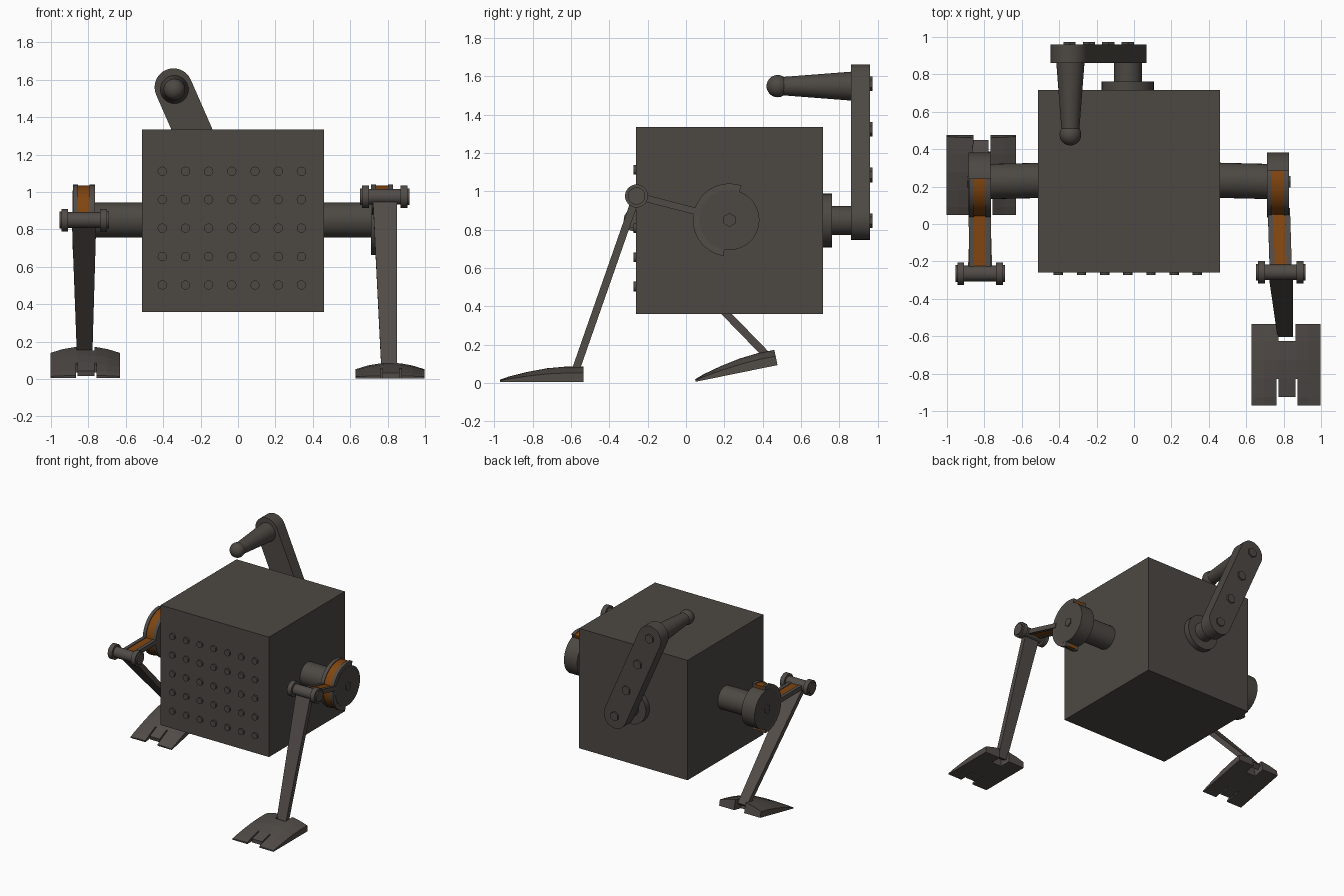
import bpy, bmesh, math
from mathutils import Vector, Matrix

cube = bpy.data.objects.get("Cube")
if cube:
    bpy.data.objects.remove(cube, do_unlink=True)


def material(name, rgb):
    m = bpy.data.materials.new(name)
    m.use_nodes = True
    m.diffuse_color = (*rgb, 1)
    m.node_tree.nodes["Principled BSDF"].inputs["Base Color"].default_value = (*rgb, 1)
    return m


GREY = material("dark grey", (0.073, 0.065, 0.056))
LIMB = material("warm grey", (0.083, 0.072, 0.064))
ORANGE = material("burnt orange", (0.22, 0.06, 0.005))


def finish(bm, name, mat, smooth=False):
    bmesh.ops.recalc_face_normals(bm, faces=bm.faces)
    me = bpy.data.meshes.new(name)
    bm.to_mesh(me)
    bm.free()
    me.materials.append(mat)
    ob = bpy.data.objects.new(name, me)
    bpy.context.collection.objects.link(ob)
    if smooth:
        bpy.ops.object.select_all(action='DESELECT')
        ob.select_set(True)
        bpy.context.view_layer.objects.active = ob
        bpy.ops.object.shade_smooth_by_angle(angle=math.radians(35))
    return ob


def add_rod(bm, a, b, r1, r2=None, sides=32):
    a, b = Vector(a), Vector(b)
    rot = (b - a).to_track_quat('Z', 'Y').to_matrix().to_4x4()
    bmesh.ops.create_cone(bm, cap_ends=True, segments=sides, radius1=r1,
                          radius2=r1 if r2 is None else r2, depth=(b - a).length,
                          matrix=Matrix.Translation((a + b) / 2) @ rot)


def rod(name, a, b, r1, r2=None, mat=GREY, sides=32):
    bm = bmesh.new()
    add_rod(bm, a, b, r1, r2, sides)
    return finish(bm, name, mat, sides > 8)


def beam(name, a, b, w1, w2, thick, mat):
    """Tapered bar, wide along x and thin across its run."""
    a, b = Vector(a), Vector(b)
    side = Vector((1, 0, 0))
    up = (b - a).cross(side).normalized() * thick / 2
    bm = bmesh.new()
    rings = [[bm.verts.new(p + side * sx * w / 2 + up * sz)
              for sx, sz in ((-1, -1), (1, -1), (1, 1), (-1, 1))]
             for p, w in ((a, w1), (b, w2))]
    for ring in rings:
        bm.faces.new(ring)
    for i in range(4):
        j = (i + 1) % 4
        bm.faces.new((rings[0][i], rings[0][j], rings[1][j], rings[1][i]))
    return finish(bm, name, mat)


def arc(name, x0, x1, center, r0, r1, a0, a1, mat, steps=24):
    """Curved band around the x axis."""
    bm = bmesh.new()
    rings = []
    for i in range(steps + 1):
        t = math.radians(a0 + (a1 - a0) * i / steps)
        rings.append([bm.verts.new((x, center.y + r * math.cos(t), center.z + r * math.sin(t)))
                      for x, r in ((x0, r0), (x1, r0), (x1, r1), (x0, r1))])
    for p, q in zip(rings, rings[1:]):
        for i in range(4):
            j = (i + 1) % 4
            bm.faces.new((p[i], p[j], q[j], q[i]))
    bm.faces.new(rings[0])
    bm.faces.new(rings[-1])
    return finish(bm, name, mat, True)


def foot(name, heel, pitch):
    """Domed slab with three toes and a heel slot for the shin."""
    xs = [-0.185, -0.12, -0.05, -0.04, 0.05, 0.06, 0.12, 0.185]
    ys = [0, 0.09, 0.19, 0.295, 0.39, 0.435]
    hs = [0.083, 0.083, 0.074, 0.054, 0.03, 0.014]
    bm = bmesh.new()
    top = [[bm.verts.new((x, -y, h * (1 - 0.42 * (x / 0.185) ** 2))) for y, h in zip(ys, hs)]
           for x in xs]
    low = [[bm.verts.new((x, -y, 0)) for y in ys] for x in xs]
    for i in range(len(xs) - 1):
        for j in range(len(ys) - 1):
            gap = i in (2, 4) and j >= 3
            slot = i == 3 and j in (0, 4)
            if not gap and not slot:
                for g in (top, low):
                    bm.faces.new((g[i][j], g[i + 1][j], g[i + 1][j + 1], g[i][j + 1]))
    pair = {t: l for tr, lr in zip(top, low) for t, l in zip(tr, lr)}
    for e in [e for e in bm.edges if e.is_boundary and e.verts[0] in pair]:
        u, v = e.verts
        bm.faces.new((u, v, pair[v], pair[u]))
    bmesh.ops.delete(bm, geom=[v for v in bm.verts if not v.link_faces], context='VERTS')
    bm.transform(Matrix.Translation(heel) @ Matrix.Rotation(math.radians(pitch), 4, 'X'))
    return finish(bm, name, LIMB)


def leg(side, sign, hub, knee, ankle, heel, pitch):
    hub, knee, ankle = Vector(hub), Vector(knee), Vector(ankle)
    X = Vector((sign, 0, 0))
    # Axle and hub drum with a nut
    rod(side + "_axle", (sign * 0.4, 0.235, 0.85), hub, 0.094)
    rod(side + "_hub", hub - X * 0.058, hub + X * 0.06, 0.157)
    rod(side + "_hub_nut", hub + X * 0.05, hub + X * 0.068, 0.036, sides=6)
    # Half rim facing the knee, with an orange band between two flanges
    d = knee - hub
    mid = math.degrees(math.atan2(d.z, d.y)) % 360
    for tag, lo, hi, r, mat in (("inner_flange", -0.06, -0.031, 0.19, LIMB),
                                ("rim_band", -0.031, 0.031, 0.184, ORANGE),
                                ("outer_flange", 0.031, 0.058, 0.19, LIMB)):
        arc(f"{side}_{tag}", hub.x + sign * lo, hub.x + sign * hi, hub, 0.14, r,
            mid - 95, mid + 95, mat)
    # Thigh: orange web between two rails
    start = hub + d.normalized() * 0.15
    beam(side + "_thigh_web", start, knee, 0.066, 0.066, 0.026, ORANGE)
    for k in (-1, 1):
        off = Vector((k * 0.0455, 0, 0))
        beam(f"{side}_thigh_rail_{'inner' if k * sign < 0 else 'outer'}",
             start + off, knee + off, 0.028, 0.028, 0.036, LIMB)
    # Knee pin with end caps
    rod(side + "_knee_pin", knee - X * 0.12, knee + X * 0.12, 0.042, mat=LIMB)
    for k in (-1, 1):
        rod(f"{side}_knee_cap_{'inner' if k < 0 else 'outer'}",
            knee + X * k * 0.085, knee + X * k * 0.122, 0.06, mat=LIMB)
        rod(f"{side}_knee_end_{'inner' if k < 0 else 'outer'}",
            knee + X * k * 0.115, knee + X * k * 0.132, 0.045, mat=LIMB)
    # Shin and foot
    beam(side + "_shin", knee, ankle, 0.13, 0.082, 0.04, LIMB)
    foot(side + "_foot", heel, pitch)


# Box body
bm = bmesh.new()
bmesh.ops.create_cube(bm, size=0.975, matrix=Matrix.Translation((-0.027, 0.228, 0.847)))
finish(bm, "body", GREY)

# Grid of studs on the front
bm = bmesh.new()
for col in range(7):
    for row in range(5):
        x, z = -0.405 + col * 0.124, 0.503 + row * 0.152
        add_rod(bm, (x, -0.25, z), (x, -0.274, z), 0.025, sides=12)
finish(bm, "front_studs", GREY, True)

# Legs
leg("left", 1, (0.77, 0.226, 0.85), (0.785, -0.258, 0.975), (0.808, -0.585, 0.04),
    (0.813, -0.535, 0.004), 0)
leg("right", -1, (-0.825, 0.226, 0.85), (-0.823, -0.265, 0.85), (-0.82, 0.435, 0.13),
    (-0.817, 0.477, 0.093), 11.5)

# Crank on the back
foot_of_arm, head = Vector((-0.033, 0, 0.847)), Vector((-0.345, 0, 1.56))
Y = Vector((0, 1, 0))
rod("crank_flange", foot_of_arm + Y * 0.7, foot_of_arm + Y * 0.762, 0.14)
rod("crank_shaft", foot_of_arm + Y * 0.75, foot_of_arm + Y * 0.87, 0.075)

# Rounded crank arm
run = head - foot_of_arm
base = math.atan2(run.z, run.x)
bm = bmesh.new()
outline = []
for end, turn in ((head, -90), (foot_of_arm, 90)):
    for i in range(17):
        t = base + math.radians(turn + 180 * i / 16)
        outline.append(bm.verts.new(end + Vector((math.cos(t), 0, math.sin(t))) * 0.101 + Y * 0.86))
face = bm.faces.new(outline)
new = bmesh.ops.extrude_face_region(bm, geom=[face])["geom"]
bmesh.ops.translate(bm, verts=[g for g in new if isinstance(g, bmesh.types.BMVert)], vec=Y * 0.1)
finish(bm, "crank_arm", GREY, True)
for i in range(4):
    p = foot_of_arm.lerp(head, i / 3)
    rod(f"crank_bolt_{i + 1}", p + Y * 0.95, p + Y * 0.973, 0.038, sides=6)

# Handle with a ball end
grip = Vector((-0.34, 0, 1.548))
rod("crank_handle", grip + Y * 0.87, grip + Y * 0.48, 0.076, 0.046)
bm = bmesh.new()
bmesh.ops.create_uvsphere(bm, u_segments=32, v_segments=16, radius=0.058,
                          matrix=Matrix.Translation(grip + Y * 0.478))
finish(bm, "handle_ball", GREY, True)
